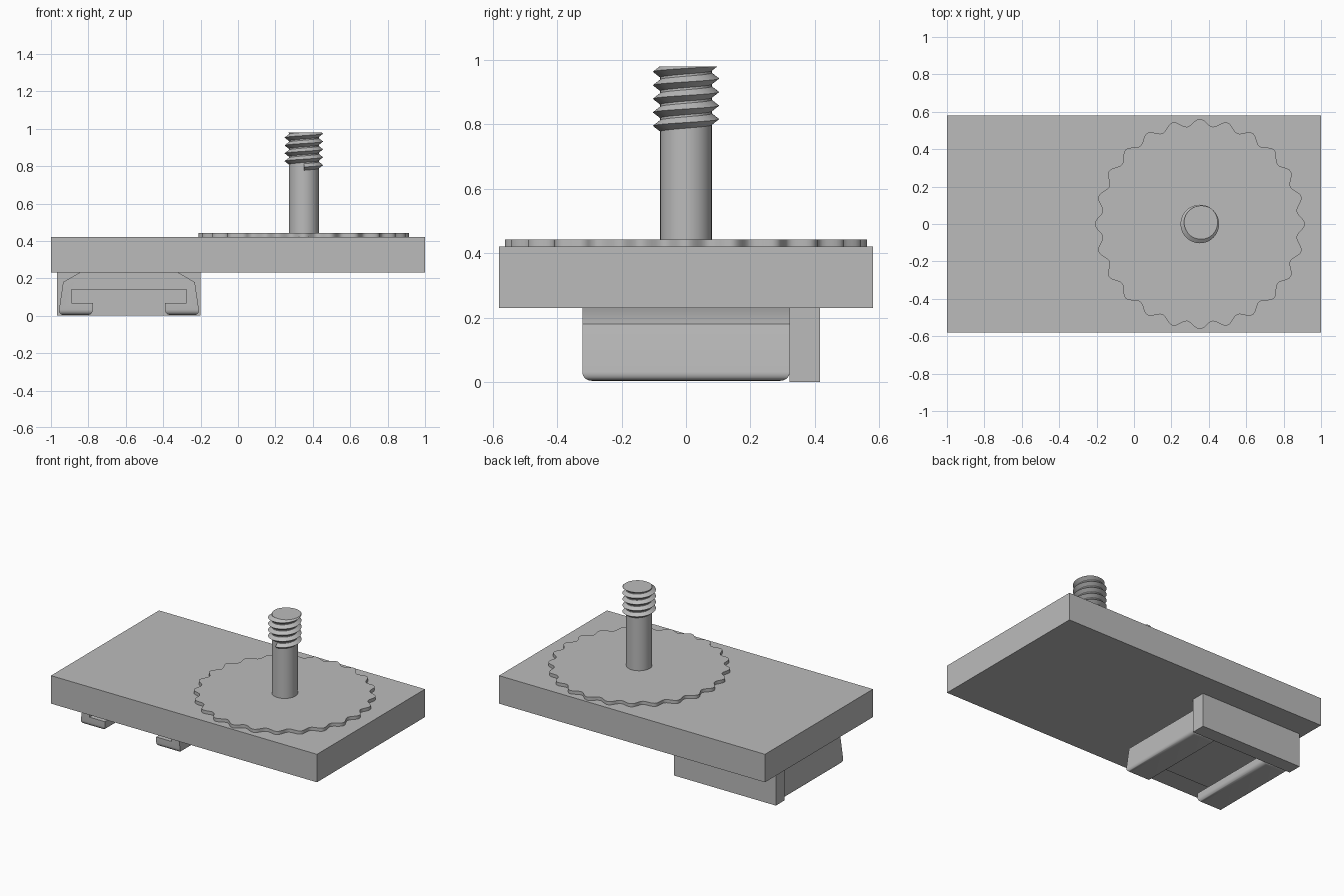
import bpy, bmesh
from math import sin, cos, pi, radians

cube = bpy.data.objects.get("Cube")
if cube:
    bpy.data.objects.remove(cube, do_unlink=True)

grey = bpy.data.materials.new("plain grey")
grey.use_nodes = True
grey.diffuse_color = (0.5, 0.5, 0.5, 1)
grey.node_tree.nodes["Principled BSDF"].inputs["Base Color"].default_value = (0.5, 0.5, 0.5, 1)


def finish(name, bm, smooth=True):
    bmesh.ops.recalc_face_normals(bm, faces=bm.faces)
    mesh = bpy.data.meshes.new(name)
    bm.to_mesh(mesh)
    bm.free()
    mesh.materials.append(grey)
    obj = bpy.data.objects.new(name, mesh)
    bpy.context.collection.objects.link(obj)
    if smooth:
        bpy.ops.object.select_all(action='DESELECT')
        obj.select_set(True)
        bpy.context.view_layer.objects.active = obj
        bpy.ops.object.shade_smooth_by_angle(angle=radians(35))
    return obj


def prism(points, offset):
    """Extrude a closed outline of 3D points along an offset."""
    bm = bmesh.new()
    face = bm.faces.new([bm.verts.new(p) for p in points])
    new = bmesh.ops.extrude_face_region(bm, geom=[face], use_keep_orig=True)["geom"]
    bmesh.ops.translate(bm, vec=offset, verts=[v for v in new if isinstance(v, bmesh.types.BMVert)])
    bmesh.ops.recalc_face_normals(bm, faces=bm.faces)
    return bm


def box(name, x0, x1, y0, y1, z0, z1):
    outline = [(x0, y0, z0), (x1, y0, z0), (x1, y1, z0), (x0, y1, z0)]
    finish(name, prism(outline, (0, 0, z1 - z0)), False)


def ring(radius, z, count):
    """Circle about the screw axis; radius is a function of angle."""
    angles = [2 * pi * i / count for i in range(count)]
    return [(AXIS + radius(a) * cos(a), radius(a) * sin(a), z) for a in angles]


AXIS = 0.352
TOP = 0.98

# Base plate
box("base_plate", -1, 1, -0.58, 0.58, 0.23, 0.42)

# Scalloped disc and screw shaft
finish("scalloped_disc", prism(ring(lambda a: 0.543 + 0.019 * cos(24 * a), 0.42, 288), (0, 0, 0.022)))
finish("screw_shaft", prism(ring(lambda a: 0.08, 0.44, 64), (0, 0, TOP - 0.44)))

# Right-handed V thread, cut flat at the top of the shaft
bm = bmesh.new()
steps, turns, pitch = 48, 5, 0.042
sections = []
for i in range(steps * turns + 1):
    a = -pi / 2 + 2 * pi * i / steps
    z = 0.795 + pitch * i / steps
    sections.append([bm.verts.new((AXIS + r * cos(a), r * sin(a), z + dz))
                     for r, dz in ((0.077, -0.02), (0.103, 0), (0.077, 0.02))])
for s, t in zip(sections, sections[1:]):
    for k in range(3):
        n = (k + 1) % 3
        bm.faces.new((s[k], s[n], t[n], t[k]))
bm.faces.new(sections[0])
bm.faces.new(sections[-1])
cut = bmesh.ops.bisect_plane(bm, geom=bm.verts[:] + bm.edges[:] + bm.faces[:],
                             plane_co=(0, 0, TOP), plane_no=(0, 0, 1), clear_outer=True)
bmesh.ops.holes_fill(bm, edges=[e for e in bm.edges if e.is_boundary], sides=0)
finish("screw_thread", bm)

# Shoe with a T-shaped slot, rounded along its lower edges
CENTRE, LOW = -0.583, 0.004
half = [(0.265, 0.23), (0.352, 0.18), (0.378, LOW), (0.193, LOW),
        (0.193, 0.068), (0.308, 0.068), (0.308, 0.14)]
outline = half + [(-x, z) for x, z in reversed(half)]
bm = prism([(CENTRE + x, -0.322, z) for x, z in outline], (0, 0.644, 0))
low_edges = [e for e in bm.edges if all(v.co.z < 0.01 for v in e.verts)]
bmesh.ops.bevel(bm, geom=low_edges, offset=0.028, segments=6, profile=0.5, affect='EDGES')
finish("slotted_shoe", bm)

# Stop wall closing the back of the slot
box("stop_wall", -0.967, -0.2, 0.322, 0.416, 0, 0.23)
